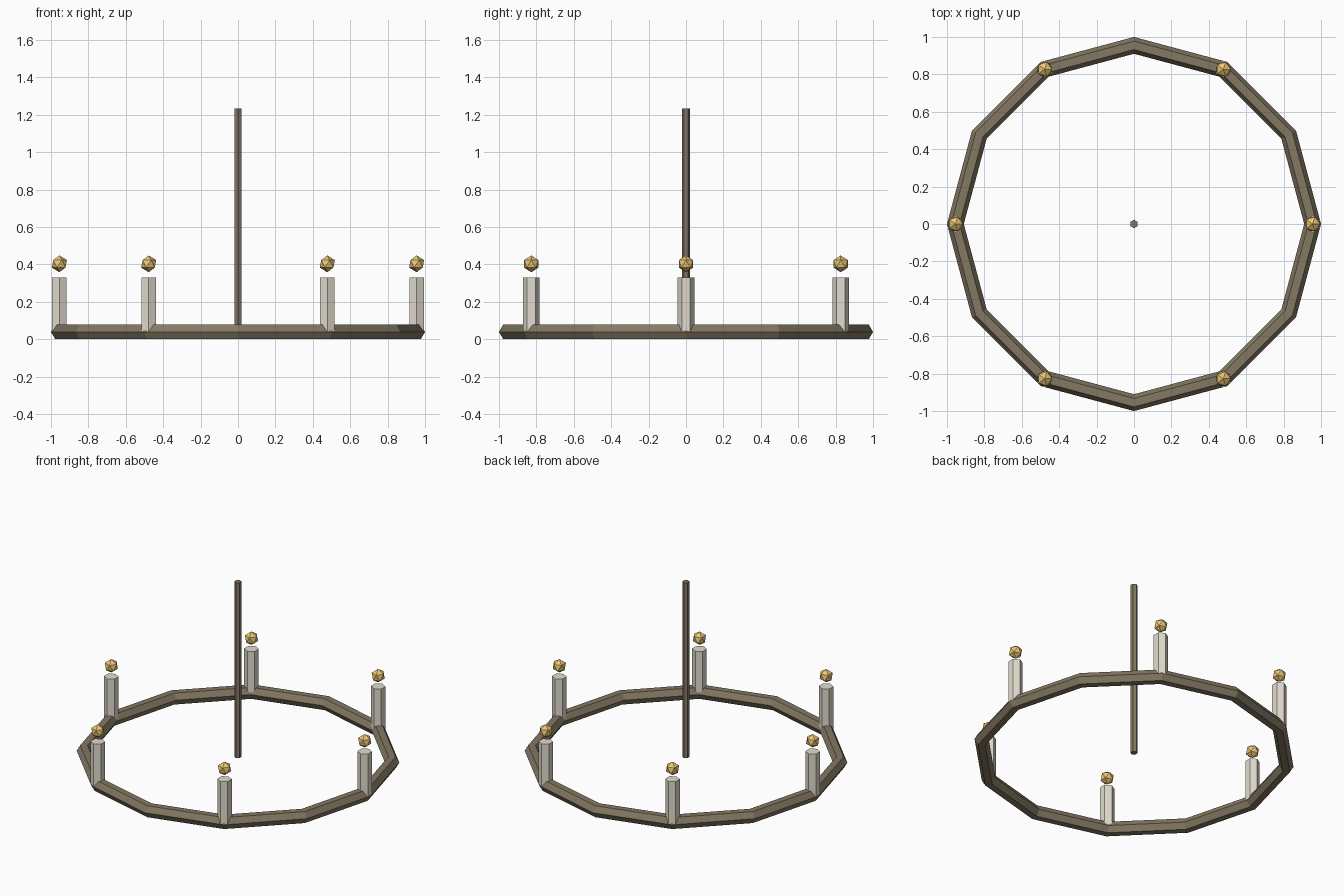
import bpy
from math import cos, sin, tau

if "Cube" in bpy.data.objects:
    bpy.data.objects.remove(bpy.data.objects["Cube"])

R, r = 0.955, 0.045      # ring radius and tube radius
MID = 0.039              # height of the ring centreline


def material(name, rgb):
    m = bpy.data.materials.new(name)
    m.diffuse_color = (*rgb, 1)
    m.use_nodes = True
    m.node_tree.nodes["Principled BSDF"].inputs["Base Color"].default_value = m.diffuse_color
    return m


iron = material("aged_iron", (0.23, 0.19, 0.125))
wax = material("wax", (0.76, 0.72, 0.62))
glow = material("flame", (0.85, 0.58, 0.18))


def finish(name, mat):
    ob = bpy.context.object
    ob.name = name
    ob.data.materials.append(mat)


def hex_rod(name, x, y, z0, z1, radius, mat):
    bpy.ops.mesh.primitive_cylinder_add(vertices=6, radius=radius, depth=z1 - z0,
                                        location=(x, y, (z0 + z1) / 2))
    finish(name, mat)


# Twelve-sided ring with a hexagonal section
bpy.ops.mesh.primitive_torus_add(major_segments=12, minor_segments=6,
                                 major_radius=R, minor_radius=r,
                                 location=(0, 0, MID))
finish("ring", iron)

# Central hanging rod
hex_rod("hanging_rod", 0, 0, MID, 1.233, 0.0225, iron)

# Six candles with floating flames on alternate ring corners
for i in range(6):
    x, y = R * cos(tau * i / 6), R * sin(tau * i / 6)
    hex_rod(f"candle_{i + 1}", x, y, MID, 0.331, 0.045, wax)
    bpy.ops.mesh.primitive_ico_sphere_add(subdivisions=1, radius=0.045,
                                          location=(x, y, 0.403))
    finish(f"flame_{i + 1}", glow)
